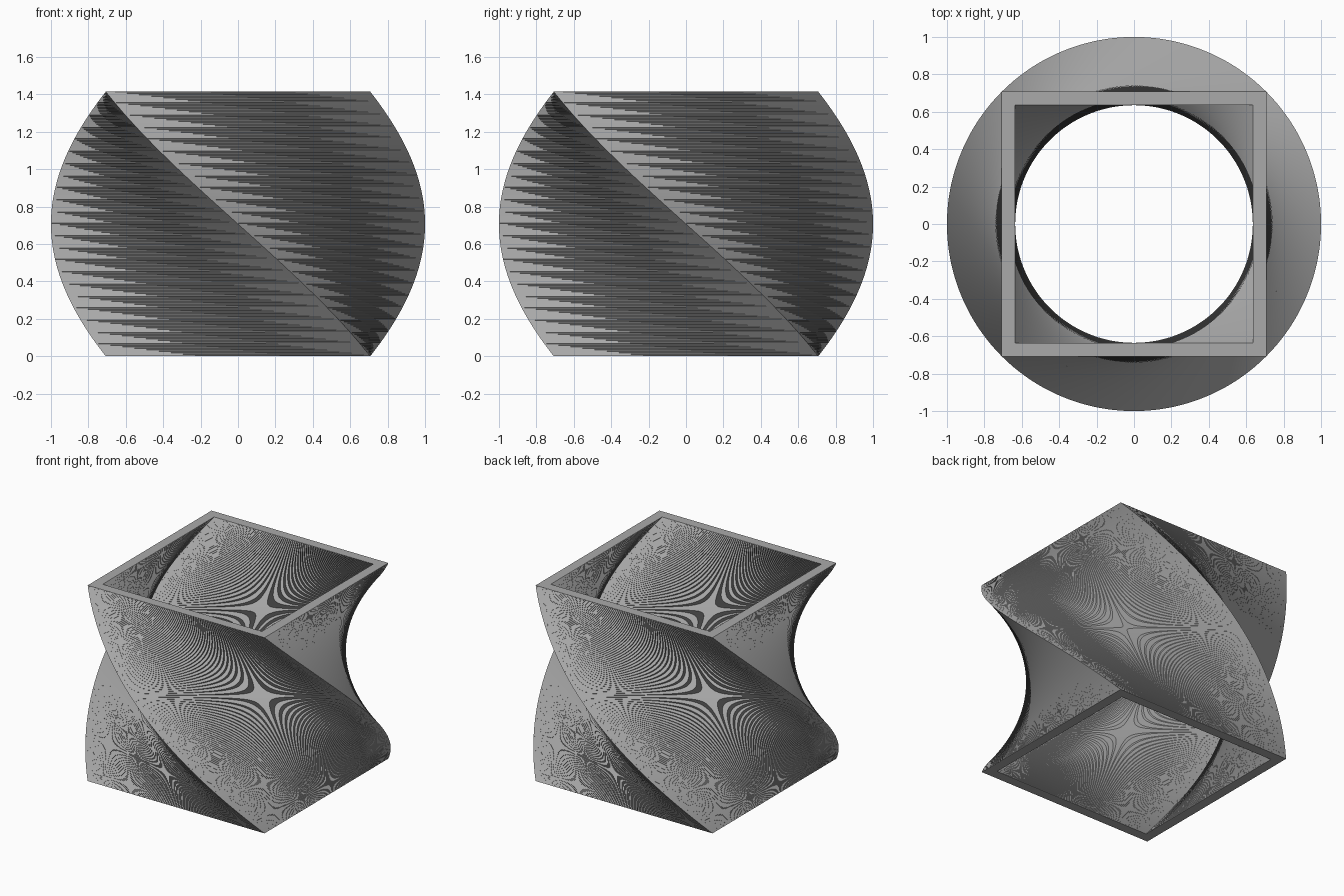
import bpy, bmesh, math

if "Cube" in bpy.data.objects:
    bpy.data.objects.remove(bpy.data.objects["Cube"])

LAYERS = 360
SIDE = math.sqrt(2)          # outer side equals the height
HEIGHT = SIDE
OUTER, INNER = 1.0, 0.9      # corner radii of the two squares
TWIST = -math.pi / 2

grey = bpy.data.materials.new("grey")
grey.diffuse_color = (0.4, 0.4, 0.4, 1)
grey.use_nodes = True
grey.node_tree.nodes["Principled BSDF"].inputs["Base Color"].default_value = grey.diffuse_color

bm = bmesh.new()


def ring(radius, t):
    """Four corners of a square turned by its share of the twist."""
    a0 = math.pi / 4 + TWIST * t
    return [bm.verts.new((radius * math.cos(a0 + k * math.pi / 2),
                          radius * math.sin(a0 + k * math.pi / 2),
                          HEIGHT * t)) for k in range(4)]


outer = [ring(OUTER, i / LAYERS) for i in range(LAYERS + 1)]
inner = [ring(INNER, i / LAYERS) for i in range(LAYERS + 1)]

# twisted walls, each strip split into two flat triangles
for i in range(LAYERS):
    for k in range(4):
        n = (k + 1) % 4
        a, b, c, d = outer[i][k], outer[i][n], outer[i + 1][n], outer[i + 1][k]
        bm.faces.new((a, b, d))
        bm.faces.new((b, c, d))
        a, b, c, d = inner[i][k], inner[i][n], inner[i + 1][n], inner[i + 1][k]
        bm.faces.new((b, a, d))
        bm.faces.new((c, b, d))

# flat rims at the top and bottom
for k in range(4):
    n = (k + 1) % 4
    bm.faces.new((outer[-1][k], outer[-1][n], inner[-1][n], inner[-1][k]))
    bm.faces.new((outer[0][n], outer[0][k], inner[0][k], inner[0][n]))

mesh = bpy.data.meshes.new("twisted_square_tube")
bm.to_mesh(mesh)
bm.free()
mesh.materials.append(grey)
tube = bpy.data.objects.new("twisted_square_tube", mesh)
bpy.context.collection.objects.link(tube)
